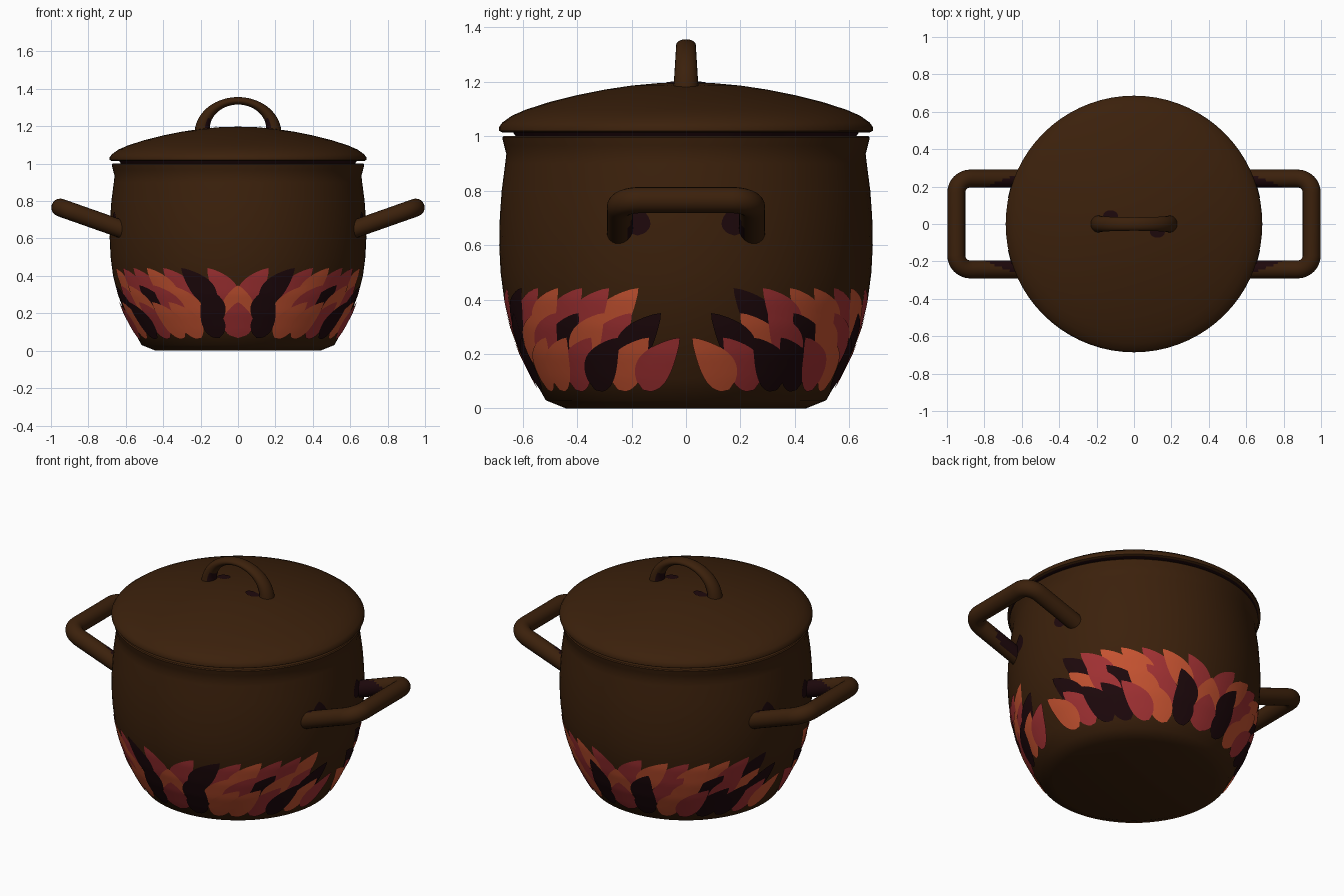
import bpy, bmesh, math
from mathutils import Vector

if "Cube" in bpy.data.objects:
    bpy.data.objects.remove(bpy.data.objects["Cube"])

def material(name, rgb):
    m = bpy.data.materials.new(name)
    m.diffuse_color = (*rgb, 1)
    m.use_nodes = True
    m.node_tree.nodes["Principled BSDF"].inputs["Base Color"].default_value = m.diffuse_color
    return m

BROWN = material("brown_enamel", (0.044, 0.0148, 0.0035))
DARK = material("dark_plum", (0.0125, 0.0025, 0.0035))
RED = material("crimson", (0.36, 0.031, 0.033))
ORANGE = material("burnt_orange", (0.56, 0.085, 0.030))

def make(name, verts, faces, mats, rule=None, angle=40, recalc=True):
    me = bpy.data.meshes.new(name)
    me.from_pydata(verts, [], faces)
    if recalc:
        bm = bmesh.new()
        bm.from_mesh(me)
        bmesh.ops.remove_doubles(bm, verts=bm.verts, dist=1e-5)
        bmesh.ops.recalc_face_normals(bm, faces=bm.faces)
        bm.to_mesh(me)
        bm.free()
    ob = bpy.data.objects.new(name, me)
    bpy.context.collection.objects.link(ob)
    for m in mats:
        me.materials.append(m)
    if rule:
        for p in me.polygons:
            p.material_index = rule(p)
    bpy.ops.object.select_all(action='DESELECT')
    ob.select_set(True)
    bpy.context.view_layer.objects.active = ob
    bpy.ops.object.shade_smooth_by_angle(angle=math.radians(angle))
    return ob

def lathe(name, profile, mats, rule=None, n=72):
    verts, faces = [], []
    for r, z in profile:
        for i in range(n):
            a = 2 * math.pi * i / n
            verts.append((r * math.cos(a), r * math.sin(a), z))
    for j in range(len(profile) - 1):
        for i in range(n):
            k = (i + 1) % n
            faces.append((j*n + i, j*n + k, (j+1)*n + k, (j+1)*n + i))
    return make(name, verts, faces, mats, rule)

def sweep(name, path, binormal, half_in, half_out, mats, rule, n=20):
    """Elliptical tube along a planar path; half sizes per path point."""
    verts, faces, b = [], [], Vector(binormal).normalized()
    for j, p in enumerate(path):
        t = (path[min(j + 1, len(path) - 1)] - path[max(j - 1, 0)]).normalized()
        side = b.cross(t)
        for i in range(n):
            a = 2 * math.pi * i / n
            verts.append(p + side * half_in[j] * math.cos(a) + b * half_out[j] * math.sin(a))
    for j in range(len(path) - 1):
        for i in range(n):
            k = (i + 1) % n
            faces.append((j*n + i, j*n + k, (j+1)*n + k, (j+1)*n + i))
    faces += [tuple(range(n)), tuple(range((len(path) - 1) * n, len(path) * n))]
    return make(name, verts, faces, mats, rule, 60)

# pot body: outer wall, rim, inner wall
outer = [(0.44, 0), (0.515, 0.03), (0.56, 0.11), (0.605, 0.2), (0.642, 0.3), (0.668, 0.4),
         (0.681, 0.5), (0.686, 0.6), (0.684, 0.7), (0.677, 0.8), (0.664, 0.9), (0.66, 0.935),
         (0.668, 0.965), (0.675, 0.995), (0.67, 1.0)]
inner = [(0.625, 1.0), (0.63, 0.9), (0.645, 0.6), (0.6, 0.3), (0.5, 0.06), (0, 0.04)]
lathe("pot_body", [(0, 0)] + outer + inner, [BROWN])

# lid: dome on top, plum underside with a plug that sits in the pot
lathe("lid", [(0, 0.985), (0.615, 0.985), (0.635, 1.014), (0.675, 1.014), (0.686, 1.02),
              (0.686, 1.034), (0.675, 1.05), (0.64, 1.075), (0.59, 1.097), (0.5, 1.126),
              (0.4, 1.151), (0.3, 1.171), (0.2, 1.186), (0.1, 1.195), (0, 1.198)],
      [BROWN, DARK], lambda p: int(p.center.z < 1.016))

# lid handle: flattened arch, plum on the inside near its feet
arch, thin, wide = [], [], []
for i in range(33):
    a = math.pi * i / 32
    s = math.sin(a)
    arch.append(Vector((0.19 * math.cos(a), 0, 1.175 + 0.161 * s)))
    thin.append(0.042 - 0.022 * s)
    wide.append(0.046 - 0.01 * s)
sweep("lid_handle", arch, (0, 1, 0), thin, wide, [BROWN, DARK],
      lambda p: int(p.center.z < 1.24 and p.normal.x * p.center.x < -0.3 * abs(p.center.x)))

# plum patches on the lid beside the handle feet
for s, label in ((1, "right"), (-1, "left")):
    verts = [(s * 0.125, -s * 0.045, 1.197)]
    for i in range(16):
        a = math.pi * i / 8
        verts.append((s * 0.125 + 0.04 * math.cos(a), -s * 0.045 + 0.028 * math.sin(a),
                      1.1965 - s * 0.004 * math.cos(a)))
    make("lid_patch_" + label, verts, [(0, i + 1, (i + 1) % 16 + 1) for i in range(16)],
         [DARK], recalc=False)

# side handles: rounded U-shapes tilted upward
def handle_point(sx, x, y):
    return Vector((sx * x, y, 0.635 + (x - 0.58) * 0.352))

def handle_paint(p):
    x, y = abs(p.center.x), p.center.y
    inward = -p.normal.y * (1 if y > 0 else -1)
    return int(abs(y) > 0.15 and inward > -0.45 + (x - 0.63) * 8 and p.normal.z > -0.75)

for sx, label in ((1, "right"), (-1, "left")):
    flat = [(0.58 + 0.02 * i, -0.243) for i in range(14)]
    for i in range(9):
        a = -math.pi / 2 + math.pi / 2 * i / 8
        flat.append((0.875 + 0.075 * math.cos(a), -0.168 + 0.075 * math.sin(a)))
    flat = flat + [(x, -y) for x, y in reversed(flat)]
    path = [handle_point(sx, x, y) for x, y in flat]
    r = [0.048] * len(path)
    sweep("side_handle_" + label, path, (-sx * 0.332, 0, 0.943), r, r, [BROWN, DARK], handle_paint)

# wall lookup for painted plates
def wall_radius(z):
    for (r0, z0), (r1, z1) in zip(outer, outer[1:]):
        if z0 <= z <= z1:
            return r0 + (r1 - r0) * (z - z0) / (z1 - z0)
    return outer[-1][0]

def on_wall(sx, sy, angle, z, lift):
    r = wall_radius(z) + lift
    return (sx * r * math.sin(angle), -sy * r * math.cos(angle), z)

# painted leaf: thin curved plate following the wall
def leaf(name, sx, sy, base, z0, height, lean, width, lift, mat):
    verts, faces, nu, nt = [], [], 4, 14
    tilt = math.atan2(lean * 0.63, height)
    for j in range(nt + 1):
        t = j / nt
        w = width * max(math.sin(math.pi * t ** 0.75), 0.0) ** 0.8
        z = z0 + height * t
        for i in range(nu + 1):
            u = w * (2 * i / nu - 1)
            zz = z - u * math.sin(tilt)
            ang = base + lean * t ** 1.2 + u * math.cos(tilt) / wall_radius(zz)
            verts.append(on_wall(sx, sy, ang, zz, lift))
    for j in range(nt):
        for i in range(nu):
            a = j * (nu + 1) + i
            f = (a, a + 1, a + nu + 2, a + nu + 1)
            faces.append(f if sx * sy > 0 else f[::-1])
    make(name, verts, faces, [mat], recalc=False)

# leaf rows: base height, first and last base angle (degrees), lift,
# colours from the centre outward for the front and the back
ROWS = [(0.068, 0, 73, 0.0075, "RDOORDOR", "RDORDDRO"),
        (0.158, 0, 67, 0.005, "ODORDORD", "ODRODROD"),
        (0.25, 2, 60, 0.0025, "RDRORRO", "ROROORD")]
PAINT = {"R": RED, "O": ORANGE, "D": DARK}
for row, (z0, first, last, lift, front, back) in enumerate(ROWS):
    for sy, colours in ((1, front), (-1, back)):
        n = len(colours)
        for i, c in enumerate(colours):
            base = math.radians(first + (last - first) * i / (n - 1))
            lean = math.radians(15) * min(1, (i + (1.6 if first else 0)) / 2)
            for sx in ((1, -1) if (i or first) else (1,)):
                leaf(f"leaf_{row}_{i}_{'front' if sy > 0 else 'back'}_{'right' if sx > 0 else 'left'}",
                     sx, sy, base, z0, 0.192, lean, 0.062 if (i or first) else 0.085,
                     lift + 0.0012 * (i % 2), PAINT[c])

# plum patches on the wall inside each side handle
for sx in (1, -1):
    for sy in (1, -1):
        leaf(f"handle_patch_{'right' if sx > 0 else 'left'}_{'front' if sy > 0 else 'back'}",
             sx, sy, math.radians(75), 0.635, 0.11, 0, 0.048, 0.003, DARK)
